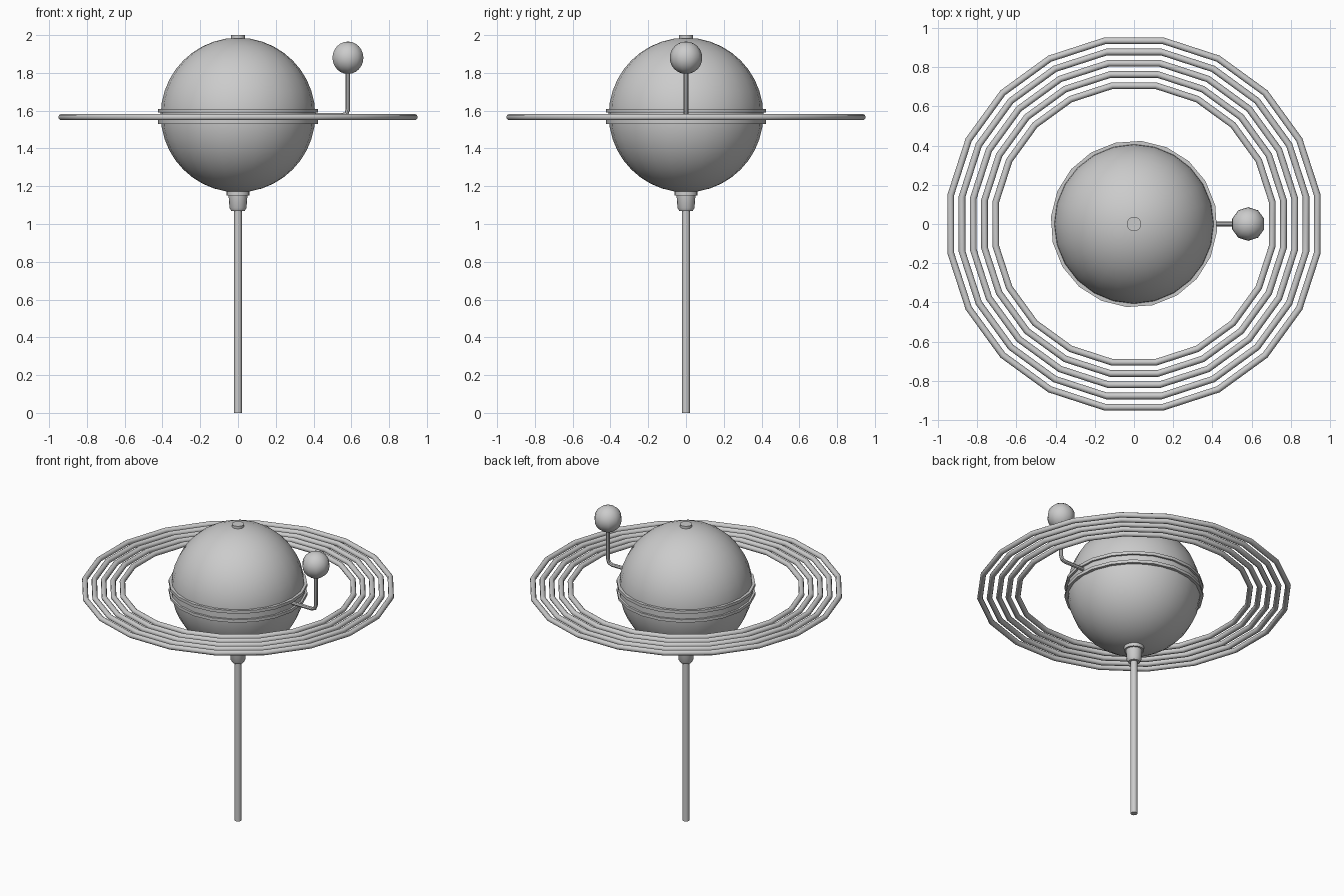
import bpy
import math

default = bpy.data.objects.get("Cube")
if default:
    bpy.data.objects.remove(default, do_unlink=True)

# Single plain grey
GREY = (0.6, 0.6, 0.6, 1)
grey = bpy.data.materials.new("plain grey")
grey.diffuse_color = GREY
grey.use_nodes = True
grey.node_tree.nodes["Principled BSDF"].inputs["Base Color"].default_value = GREY


def finish(name, angle=40):
    obj = bpy.context.object
    obj.name = name
    obj.data.materials.append(grey)
    bpy.ops.object.shade_smooth_by_angle(angle=math.radians(angle))
    return obj


def lathe(name, profile, sides, turn=0.0, closed=False):
    """Spin (radius, z) points around z; open profiles get end caps."""
    n = len(profile)
    verts = [(r * math.cos(turn + math.tau * i / sides),
              r * math.sin(turn + math.tau * i / sides), z)
             for i in range(sides) for r, z in profile]
    faces = []
    for i in range(sides):
        a, b = i * n, (i + 1) % sides * n
        for j in range(n if closed else n - 1):
            k = (j + 1) % n
            faces.append((a + j, b + j, b + k, a + k))
    if not closed:
        faces.append([i * n for i in reversed(range(sides))])
        faces.append([i * n + n - 1 for i in range(sides)])
    mesh = bpy.data.meshes.new(name)
    mesh.from_pydata(verts, [], faces)
    obj = bpy.data.objects.new(name, mesh)
    bpy.context.collection.objects.link(obj)
    bpy.ops.object.select_all(action='DESELECT')
    obj.select_set(True)
    bpy.context.view_layer.objects.active = obj
    return finish(name)


def ball(name, radius, location, segments, rings):
    bpy.ops.mesh.primitive_uv_sphere_add(radius=radius, location=location,
                                         segments=segments, ring_count=rings)
    return finish(name)


# Stand: rod and stepped collar
lathe("rod", [(0.021, 0), (0.021, 1.09)], 12)
lathe("collar", [(0.036, 1.07), (0.045, 1.085), (0.05, 1.15),
                 (0.062, 1.15), (0.062, 1.19)], 16)

# Planet with its top cap and grooved equator band
ball("planet", 0.409, (0, 0, 1.577), 24, 20)
lathe("top_cap", [(0.037, 1.97), (0.037, 2.0)], 16)
lathe("equator_band", [(0.39, 1.53), (0.425, 1.53), (0.425, 1.55), (0.412, 1.55),
                       (0.412, 1.59), (0.425, 1.59), (0.425, 1.61), (0.39, 1.61)],
      20, turn=math.radians(-5), closed=True)

# Five concentric rings, with flat sides on the axes
SIDES = 20
for i in range(5):
    apothem = 0.705 + i * 0.0573
    bpy.ops.mesh.primitive_torus_add(
        major_radius=apothem / math.cos(math.pi / SIDES), minor_radius=0.017,
        major_segments=SIDES, minor_segments=10,
        location=(0, 0, 1.566), rotation=(0, 0, math.pi / SIDES))
    finish(f"ring_{i + 1}")

# Moon on a bent arm
ball("moon", 0.086, (0.582, 0, 1.88), 10, 12)
curve = bpy.data.curves.new("moon_arm", 'CURVE')
curve.dimensions = '3D'
curve.bevel_depth = 0.012
curve.bevel_resolution = 2
curve.use_fill_caps = True
path = [(0.38, 1.575), (0.55, 1.575), (0.574, 1.583), (0.582, 1.607), (0.582, 1.82)]
spline = curve.splines.new('POLY')
spline.points.add(len(path) - 1)
for point, (x, z) in zip(spline.points, path):
    point.co = (x, 0, z, 1)
arm = bpy.data.objects.new("moon_arm", curve)
bpy.context.collection.objects.link(arm)
bpy.ops.object.select_all(action='DESELECT')
arm.select_set(True)
bpy.context.view_layer.objects.active = arm
bpy.ops.object.convert(target='MESH')
finish("moon_arm")
